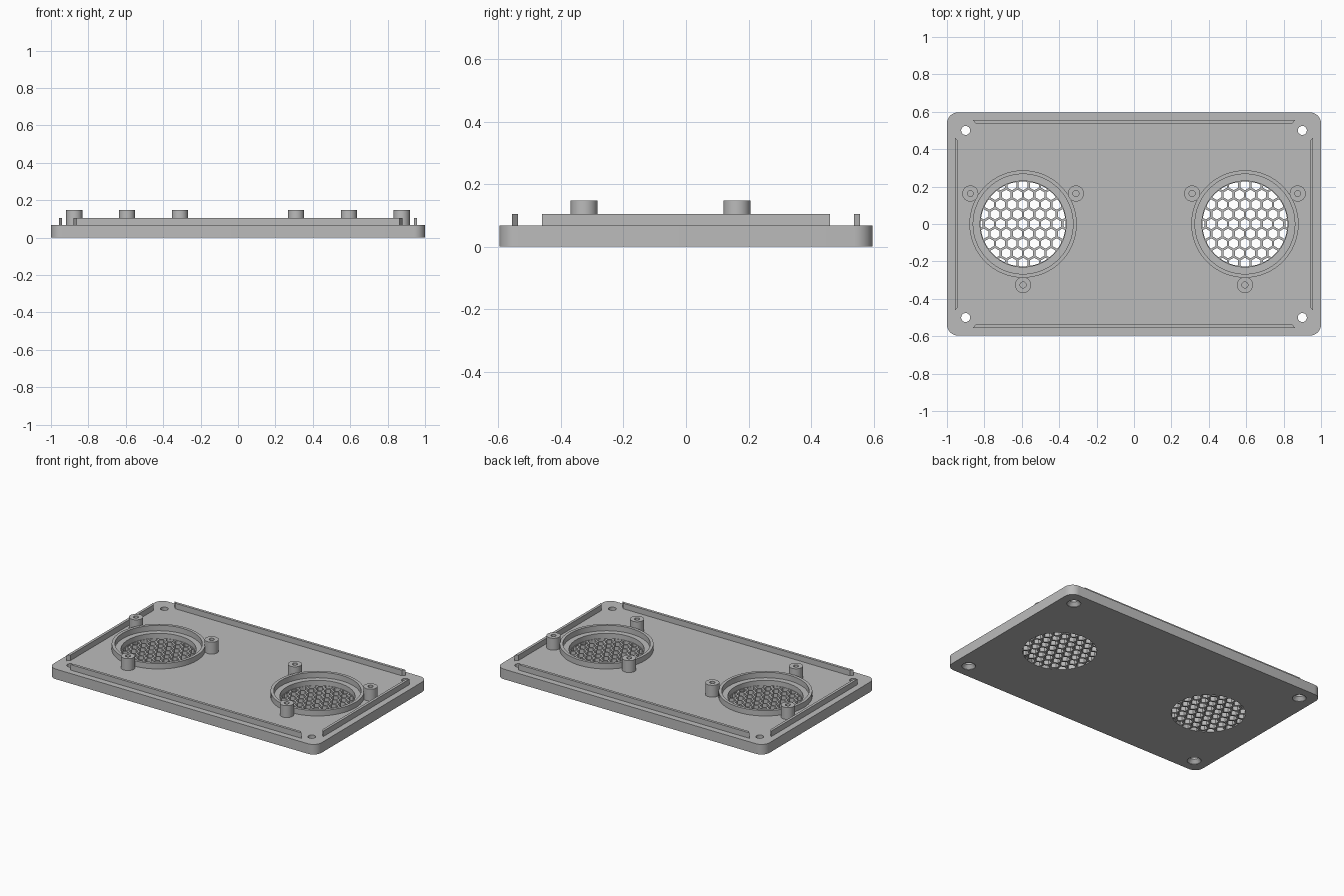
import bpy, bmesh
from math import sin, cos, pi, radians, hypot

cube = bpy.data.objects.get("Cube")
if cube:
    bpy.data.objects.remove(cube)

HALF_X, HALF_Y, TOP = 1.0, 0.597, 0.068
RAIL_TOP, POST_TOP, FLOOR = 0.105, 0.148, 0.034
SPEAKER_X = 0.593
PITCH, HEX_R, GRILLE_R = 0.06, 0.0275, 0.227

grey = bpy.data.materials.new("plain_grey")
grey.use_nodes = True
colour = (0.5, 0.5, 0.5, 1)
grey.diffuse_color = colour
grey.node_tree.nodes["Principled BSDF"].inputs["Base Color"].default_value = colour


def finish(name, bm):
    bmesh.ops.recalc_face_normals(bm, faces=bm.faces)
    mesh = bpy.data.meshes.new(name)
    bm.to_mesh(mesh)
    bm.free()
    mesh.materials.append(grey)
    obj = bpy.data.objects.new(name, mesh)
    bpy.context.scene.collection.objects.link(obj)
    return obj


def add_prism(bm, outline, z0, z1):
    low = [bm.verts.new((x, y, z0)) for x, y in outline]
    high = [bm.verts.new((x, y, z1)) for x, y in outline]
    bm.faces.new(low[::-1])
    bm.faces.new(high)
    n = len(low)
    for i in range(n):
        j = (i + 1) % n
        bm.faces.new((low[i], low[j], high[j], high[i]))


def add_lathe(bm, x, y, profile, hollow, sides=48):
    """Revolve (radius, z) points; hollow closes the profile, otherwise cap the ends."""
    rings = [[bm.verts.new((x + r * cos(2 * pi * i / sides), y + r * sin(2 * pi * i / sides), z))
              for i in range(sides)] for r, z in profile]
    pairs = list(zip(rings, rings[1:]))
    if hollow:
        pairs.append((rings[-1], rings[0]))
    else:
        bm.faces.new(rings[0])
        bm.faces.new(rings[-1])
    for a, b in pairs:
        for i in range(sides):
            j = (i + 1) % sides
            bm.faces.new((a[i], a[j], b[j], b[i]))


def tube_profile(outer, inner, z0, z1):
    return [(outer, z0), (outer, z1), (inner, z1), (inner, z0)]


def apply_boolean(obj, cutter, operation):
    mod = obj.modifiers.new("cut", 'BOOLEAN')
    mod.operation, mod.solver, mod.object = operation, 'EXACT', cutter
    bpy.context.view_layer.update()
    graph = bpy.context.evaluated_depsgraph_get()
    result = bpy.data.meshes.new_from_object(obj.evaluated_get(graph))
    obj.modifiers.clear()
    obj.data = result
    bpy.data.objects.remove(cutter)


# Base plate with rounded corners
radius, outline = 0.06, []
for k, (sx, sy) in enumerate(((1, 1), (-1, 1), (-1, -1), (1, -1))):
    for i in range(9):
        a = radians(90 * k + 90 * i / 8)
        outline.append((sx * (HALF_X - radius) + radius * cos(a),
                        sy * (HALF_Y - radius) + radius * sin(a)))
bm = bmesh.new()
add_prism(bm, outline, 0, TOP)
plate = finish("base_plate", bm)

# Round recesses above the grilles
bm = bmesh.new()
for s in (-1, 1):
    add_lathe(bm, s * SPEAKER_X, 0, [(0.23, FLOOR), (0.23, 0.2)], False, 64)
apply_boolean(plate, finish("recess_cutter", bm), 'DIFFERENCE')

# Honeycomb holes, clipped to a circle
hexes, discs = bmesh.new(), bmesh.new()
for s in (-1, 1):
    for row in range(-4, 5):
        for col in range(-5, 6):
            x = (col + 0.5 * (row % 2)) * PITCH
            y = row * PITCH * sin(pi / 3)
            if hypot(x, y) < GRILLE_R + HEX_R * 0.75:
                add_prism(hexes, [(s * SPEAKER_X + x + HEX_R * sin(i * pi / 3),
                                   y + HEX_R * cos(i * pi / 3)) for i in range(6)], -0.03, 0.05)
    add_lathe(discs, s * SPEAKER_X, 0, [(GRILLE_R, -0.02), (GRILLE_R, 0.045)], False, 64)
honeycomb = finish("honeycomb_cutter", hexes)
apply_boolean(honeycomb, finish("disc_cutter", discs), 'INTERSECT')
apply_boolean(plate, honeycomb, 'DIFFERENCE')

# Countersunk corner screw holes
bm = bmesh.new()
for sx in (-1, 1):
    for sy in (-1, 1):
        add_lathe(bm, sx * 0.9, sy * 0.5,
                  [(0.043, -0.02), (0.043, 0.003), (0.024, 0.025), (0.024, 0.1)], False, 32)
apply_boolean(plate, finish("screw_cutter", bm), 'DIFFERENCE')
parts = [plate]

# Speaker rings and their three hollow screw posts
for side, s in (("right", -1), ("left", 1)):
    bm = bmesh.new()
    add_lathe(bm, s * SPEAKER_X, 0, tube_profile(0.287, 0.267, TOP - 0.004, RAIL_TOP), True, 64)
    parts.append(finish(side + "_speaker_ring", bm))
    bm = bmesh.new()
    for angle in (30, 150, 270):
        a = radians(angle)
        add_lathe(bm, s * SPEAKER_X + 0.326 * cos(a), 0.326 * sin(a),
                  tube_profile(0.043, 0.016, TOP - 0.004, POST_TOP), True, 32)
    parts.append(finish(side + "_screw_posts", bm))

# Locating rails with mitred ends
for name, s in (("back", 1), ("front", -1)):
    bm = bmesh.new()
    add_prism(bm, [(-0.863, s * 0.556), (0.863, s * 0.556), (0.846, s * 0.538), (-0.846, s * 0.538)],
              TOP - 0.004, RAIL_TOP)
    parts.append(finish(name + "_rail", bm))
for name, s in (("left", 1), ("right", -1)):
    bm = bmesh.new()
    add_prism(bm, [(s * 0.958, -0.461), (s * 0.958, 0.461), (s * 0.94, 0.444), (s * 0.94, -0.444)],
              TOP - 0.004, RAIL_TOP)
    parts.append(finish(name + "_rail", bm))

# Smooth the round walls, keep edges sharp
bpy.ops.object.select_all(action='DESELECT')
for part in parts:
    part.select_set(True)
bpy.context.view_layer.objects.active = plate
bpy.ops.object.shade_smooth_by_angle(angle=radians(30))
